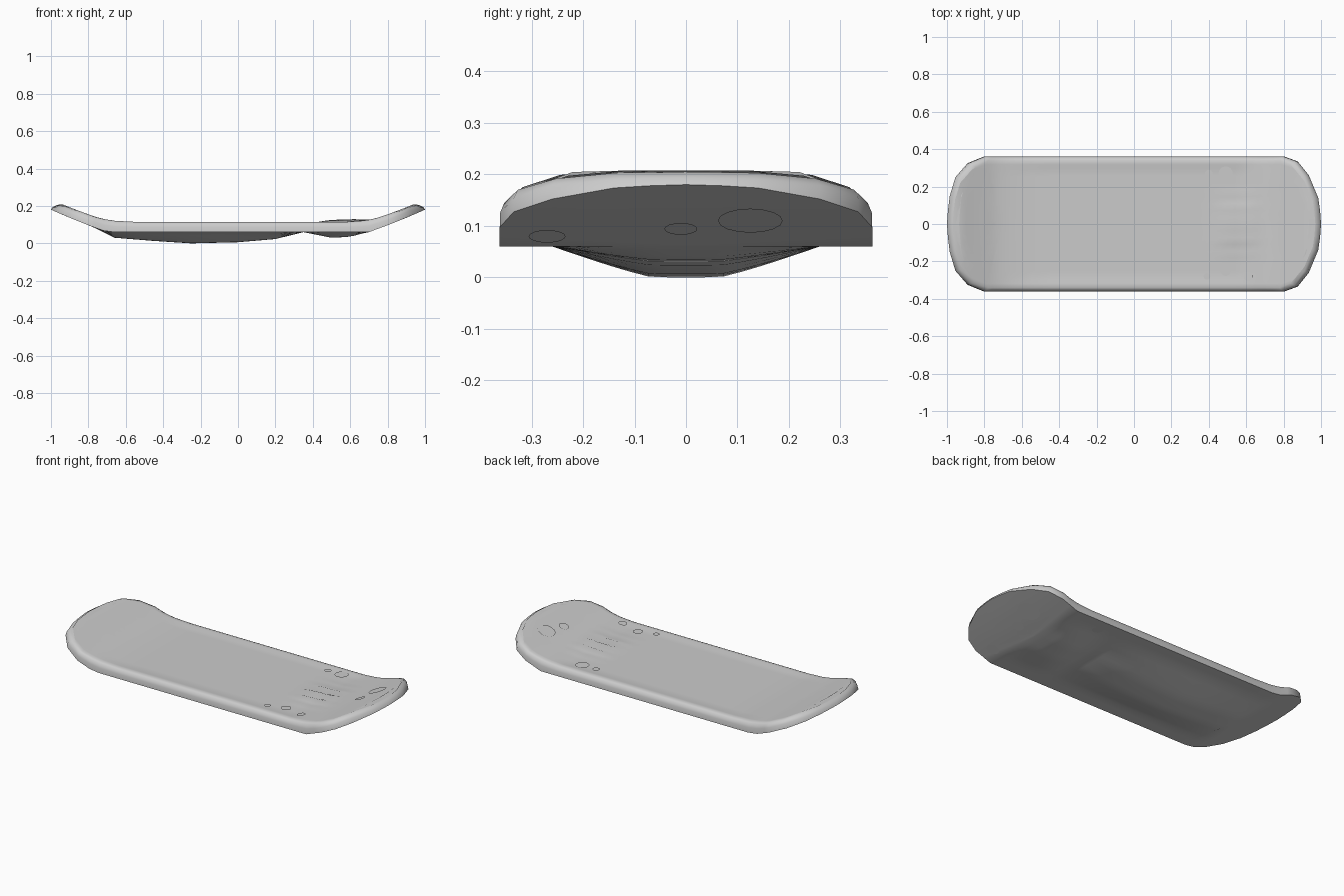
import bpy, math
from mathutils import Vector

if "Cube" in bpy.data.objects:
    bpy.data.objects.remove(bpy.data.objects["Cube"])


def lerp(table, x):
    if x <= table[0][0]:
        return table[0][1]
    for (a, za), (b, zb) in zip(table, table[1:]):
        if x <= b:
            return za + (zb - za) * (x - a) / (b - a)
    return table[-1][1]


def make(name, verts, faces):
    me = bpy.data.meshes.new(name)
    me.from_pydata(verts, [], faces)
    me.update()
    ob = bpy.data.objects.new(name, me)
    bpy.context.collection.objects.link(ob)
    bpy.ops.object.select_all(action='DESELECT')
    bpy.context.view_layer.objects.active = ob
    ob.select_set(True)
    bpy.ops.object.shade_smooth_by_angle(angle=math.radians(50))
    return ob


# Lengthwise height profiles: lower rim edge, deck top, keel of the belly
LOWER = [(0, .06), (.7, .06), (.72, .068), (.8, .097), (.9, .137), (1, .18)]
DECK = [(0, .115), (.58, .115), (.68, .122), (.75, .137), (.85, .173), (.935, .207)]
KEEL = [(-.77, .085), (-.66, .03), (-.45, .013), (-.25, 0), (0, .006),
        (.2, .023), (.35, .06), (.5, .03), (.6, .035), (.72, .068), (.74, .075)]

# Outline, counter-clockwise, with one rounded end at each side
side = [.7, .66, .62, .58, .54, .5, .46, .42, .38, .35, .3, .2, .1, 0, -.12, -.25,
        -.35, -.45, -.55, -.66, -.72, -.77]
right = [(1, 0), (.995, .07), (.985, .14), (.935, .26), (.875, .335), (.8, .362), (.75, .362)]
left = [(-.8, .362), (-.89, .325), (-.955, .25), (-.985, .15), (-.995, .07), (-1, 0)]
upper = right + [(x, .362) for x in side] + left
outline = upper + [(x, -y) for x, y in reversed(upper[1:-1])]
n = len(outline)


def top_z(x, y):
    z = lerp(DECK, abs(x))
    # shallow tread area and the ripples by the right end
    if -.62 < x < .6 and abs(y) < .3:
        z -= .004
    fade = max(0, 1 - ((x - .55) / .14) ** 2) * max(0, 1 - (y / .17) ** 2)
    return z + .016 * fade * math.cos(y * 45) ** 2


def under_z(x, y):
    e = lerp(LOWER, abs(x))
    if not KEEL[0][0] < x < KEEL[-1][0]:
        return e
    k = min(e, lerp(KEEL, x))
    t = min(1, abs(y) / .26)
    return k + (e - k) * max(0, (t - .25) / .75) ** 1.15


# (x inset at the ends, y scale, height mode) from underside centre over the rim to the top centre
rings = [(s * .95, s, 'under') for s in (0, .1, .2, .3, .4, .5, .6, .72, .85, .95)]
rings += [(1, 1, 'edge'), (.992, .998, 'low'), (.97, .975, 'high'), (.935, .94, 'top')]
rings += [(s, s, 'top') for s in (.88, .82, .7, .6, .5, .4, .3, .2, .1, 0)]

# One closed board: belly, rolled rim and deck
verts, faces = [], []
for sx, sy, mode in rings:
    for x, y in outline:
        # the straight sides keep their x station, the ends are drawn in
        e = min(1, max(0, (abs(x) - .6) / .32))
        core = math.copysign(min(abs(x), .6), x)
        amount = sx if abs(x) > .6 else 1
        px = core + (x - core) * (1 - (1 - amount) * e * (1 if sx < .93 else 2.5))
        if mode in ('under',) or sx < .93:
            px = x if abs(x) <= .7 else math.copysign(.7 + (abs(x) - .7) * (.15 + .85 * sx), x)
        py = y * sy
        lo, hi = lerp(LOWER, abs(x)), lerp(DECK, abs(px))
        pz = {'under': under_z(px, py), 'edge': lo, 'low': lo + (hi - lo) * .5,
              'high': lo + (hi - lo) * .88, 'top': top_z(px, py)}[mode]
        verts.append((px, py, pz))
for r in range(len(rings) - 1):
    for i in range(n):
        j = (i + 1) % n
        faces.append((r * n + i, r * n + j, (r + 1) * n + j, (r + 1) * n + i))

# Close the two centre seams by welding, and drop the collapsed faces
board = make("board", verts, faces)
import bmesh
bm = bmesh.new()
bm.from_mesh(board.data)
bmesh.ops.remove_doubles(bm, verts=bm.verts, dist=.0005)
bmesh.ops.dissolve_degenerate(bm, edges=bm.edges, dist=.0001)
bmesh.ops.recalc_face_normals(bm, faces=bm.faces)
bm.to_mesh(board.data)
bm.free()

# Thin round spots at the right end, tilted to the surface they lie on
top_spots = [(.83, .12, .05), (.80, 0, .028), (.40, .27, .02), (.49, .27, .038),
             (.39, -.28, .018), (.49, -.25, .028), (.61, -.28, .024)]
under_spots = [(.84, .125, .063), (.80, -.01, .032), (.76, -.27, .036), (.49, .28, .03), (.4, .29, .016)]


def spots(name, table, height, lift):
    h = .02
    for k, (x, y, rad) in enumerate(table):
        slope = Vector((-(height(x + h, y) - height(x - h, y)) / (2 * h), 0, 1)).normalized()
        q = Vector((0, 0, 1)).rotation_difference(slope)
        c = Vector((x, y, height(x, y) + lift))
        pts = [c + q @ Vector((rad * math.cos(t * math.pi / 8), rad * math.sin(t * math.pi / 8), 0))
               for t in range(16)]
        order = range(16) if lift > 0 else range(15, -1, -1)
        make(f"{name}_{k + 1}", pts, [tuple(order)])


spots("top_spot", top_spots, top_z, .006)
spots("under_spot", under_spots, under_z, -.003)
